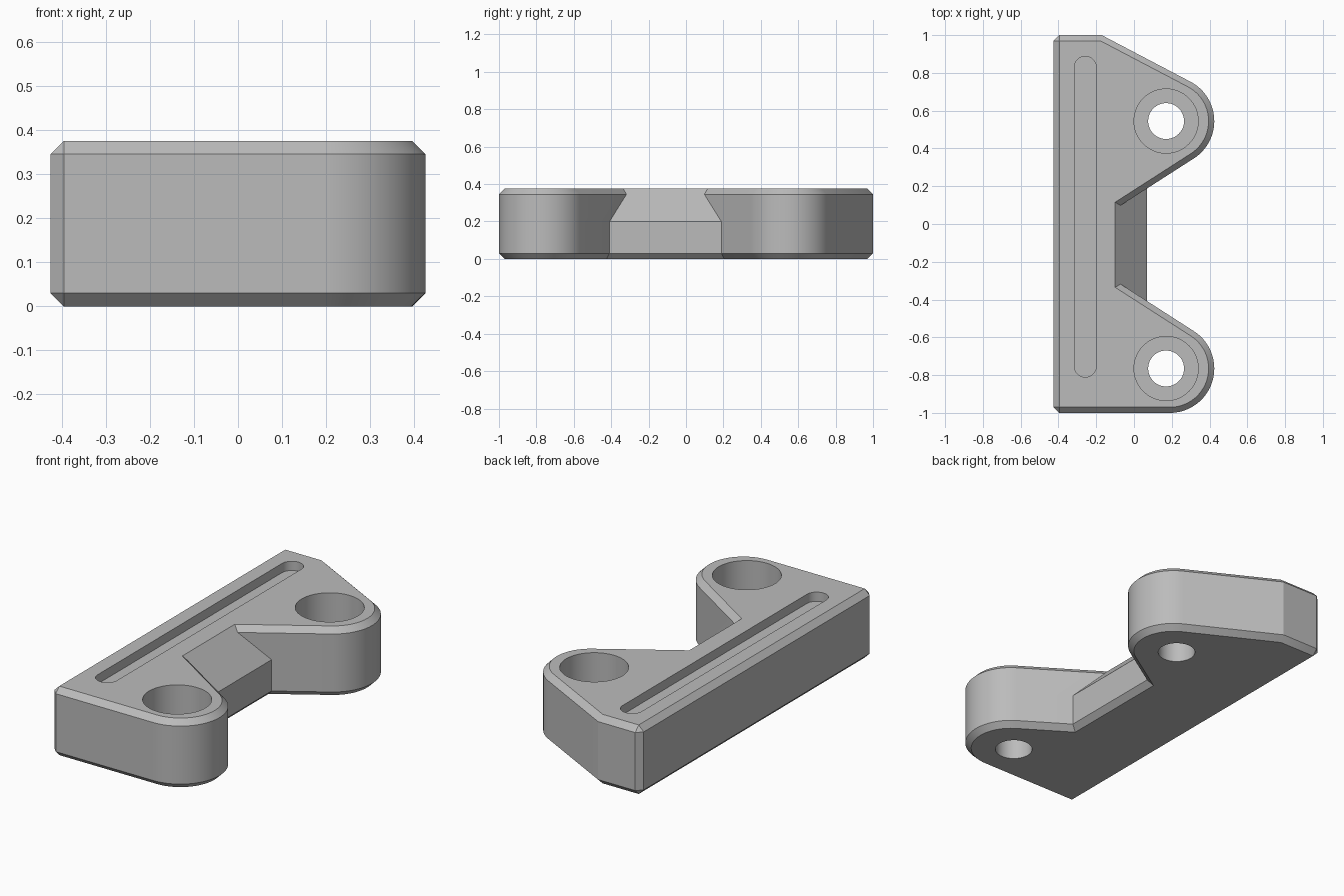
import bpy, bmesh
from math import sin, cos, tan, radians

if "Cube" in bpy.data.objects:
    bpy.data.objects.remove(bpy.data.objects["Cube"])

HEIGHT, CHAMFER = 0.375, 0.03
LEFT, LOBE_X, LOBE_R = -0.425, 0.19, 0.235
LOBES = (-0.765, 0.545)          # y of the two mounting lobes
HOLE_X = 0.17
SLOPE, FLANK = radians(62.3), radians(57.3)   # normals of the straight sides

grey = bpy.data.materials.new("plain grey")
grey.use_nodes = True
grey.diffuse_color = (0.5, 0.5, 0.5, 1)
grey.node_tree.nodes["Principled BSDF"].inputs["Base Color"].default_value = grey.diffuse_color


def arc(cx, cy, r, start, end, steps):
    angles = [start + (end - start) * i / steps for i in range(steps + 1)]
    return [(cx + r * cos(a), cy + r * sin(a)) for a in angles]


def outline(inset, notch_x):
    """Plate outline shrunk by inset, with the notch wall at notch_x."""
    r, low, high = LOBE_R - inset, *LOBES
    drop = (LOBE_X - notch_x - r * -cos(FLANK)) / tan(FLANK)
    notch = r * sin(FLANK) + drop
    corner = LOBE_X + (r - (1 - inset - high) * sin(SLOPE)) / cos(SLOPE)
    return ([(LEFT + inset, CHAMFER - 1), (LEFT + CHAMFER, inset - 1)]
            + arc(LOBE_X, low, r, radians(-90), FLANK, 36)
            + [(notch_x, low + notch), (notch_x, high - notch)]
            + arc(LOBE_X, high, r, -FLANK, SLOPE, 32)
            + [(corner, 1 - inset), (LEFT + CHAMFER, 1 - inset), (LEFT + inset, 1 - CHAMFER)])


def loft(name, rings):
    """Solid through stacked rings, given as (z, points)."""
    bm = bmesh.new()
    loops = [[bm.verts.new((x, y, z)) for x, y in pts] for z, pts in rings]
    n = len(loops[0])
    for a, b in zip(loops, loops[1:]):
        for i in range(n):
            j = (i + 1) % n
            bm.faces.new((a[i], a[j], b[j], b[i]))
    bm.faces.new(loops[0][::-1])
    bm.faces.new(loops[-1])
    bmesh.ops.remove_doubles(bm, verts=bm.verts, dist=0.0001)
    bmesh.ops.recalc_face_normals(bm, faces=bm.faces)
    mesh = bpy.data.meshes.new(name)
    bm.to_mesh(mesh)
    bm.free()
    mesh.materials.append(grey)
    obj = bpy.data.objects.new(name, mesh)
    bpy.context.collection.objects.link(obj)
    return obj


def cut(target, name, rings):
    cutter = loft(name, rings)
    cutter.hide_render = True
    mod = target.modifiers.new(name, "BOOLEAN")
    mod.operation, mod.solver, mod.object = "DIFFERENCE", "EXACT", cutter
    bpy.context.view_layer.objects.active = target
    bpy.ops.object.modifier_apply(modifier=mod.name)
    bpy.data.objects.remove(cutter)


# Plate with chamfered rims and a ramped notch between the lobes
NOTCH, NOTCH_TOP, LEDGE = 0.07, -0.10, 0.2
rim = HEIGHT - CHAMFER
rim_x = NOTCH + (NOTCH_TOP - NOTCH) * (rim - LEDGE) / (HEIGHT - LEDGE)
plate = loft("bracket_plate", [
    (0, outline(CHAMFER, NOTCH - CHAMFER)),
    (CHAMFER, outline(0, NOTCH)),
    (LEDGE, outline(0, NOTCH)),
    (rim, outline(0, rim_x)),
    (HEIGHT, outline(CHAMFER, NOTCH_TOP))])

# Counterbored screw holes
for y in LOBES:
    for name, r, z in (("screw_hole", 0.095, -0.1), ("counterbore", 0.17, 0.17)):
        ring = arc(HOLE_X, y, r, 0, radians(360), 64)[:-1]
        cut(plate, name, [(z, ring), (HEIGHT + 0.1, ring)])

# Shallow rounded slot along the back
slot = (arc(-0.258, 0.83, 0.058, 0, radians(180), 20)
        + arc(-0.258, -0.753, 0.058, radians(180), radians(360), 20))
cut(plate, "slot", [(HEIGHT - 0.05, slot), (HEIGHT + 0.1, slot)])

bpy.ops.object.select_all(action="DESELECT")
plate.select_set(True)
bpy.context.view_layer.objects.active = plate
bpy.ops.object.shade_smooth_by_angle(angle=radians(25))
